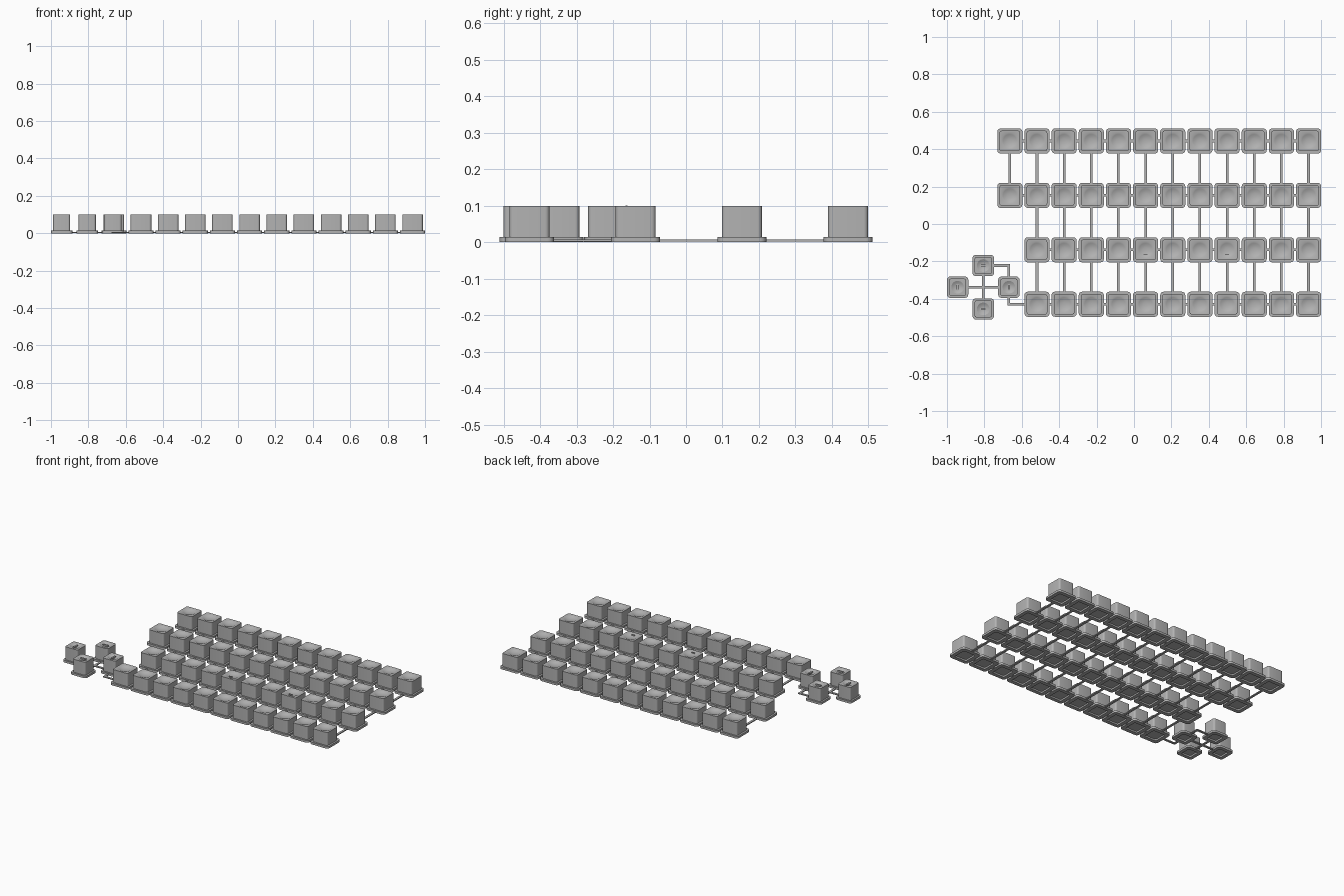
import bpy, bmesh
from math import pi, sin, cos, sqrt
from mathutils import Vector

cube = bpy.data.objects.get("Cube")
if cube:
    bpy.data.objects.remove(cube)

gray = bpy.data.materials.new("plain gray")
gray.use_nodes = True
COLOR = (0.45, 0.45, 0.45, 1)
gray.diffuse_color = COLOR
gray.node_tree.nodes["Principled BSDF"].inputs["Base Color"].default_value = COLOR

STEPS = 6  # points per rounded corner


def square_loop(half, radius, z):
    pts = []
    for c in range(4):
        mid = c * pi / 2 + pi / 4
        cx = (half - radius) * sqrt(2) * cos(mid)
        cy = (half - radius) * sqrt(2) * sin(mid)
        for i in range(STEPS):
            a = c * pi / 2 + i * pi / 2 / (STEPS - 1)
            pts.append((cx + radius * cos(a), cy + radius * sin(a), z))
    return pts


def circle_loop(radius, z):
    n = 4 * STEPS
    return [(radius * cos((i + 0.5) * 2 * pi / n),
             radius * sin((i + 0.5) * 2 * pi / n), z) for i in range(n)]


def add_box(bm, center, size):
    verts = bmesh.ops.create_cube(bm, size=1)["verts"]
    for v in verts:
        v.co = Vector(center) + Vector([a * b for a, b in zip(v.co, size)])


def key_mesh(name, flange, body, dish, depth, bar=None):
    """Key lofted from the underside recess, over the flange, up to the dished top."""
    loops = [square_loop(body - 0.012, 0.008, 0.010),
             square_loop(body - 0.012, 0.008, 0.0),
             square_loop(flange, 0.018, 0.0),
             square_loop(flange, 0.018, 0.014),
             square_loop(body, 0.012, 0.014),
             square_loop(body, 0.012, 0.099)]
    for t in (1, 0.8, 0.55, 0.28):
        loops.append(circle_loop(dish * t, 0.099 - depth * (1 - t * t)))
    bm = bmesh.new()
    rings = [[bm.verts.new(p) for p in loop] for loop in loops]
    n = 4 * STEPS
    for low, high in zip(rings, rings[1:]):
        for i in range(n):
            j = (i + 1) % n
            bm.faces.new((low[i], low[j], high[j], high[i]))
    bm.faces.new(rings[0][::-1])
    bm.faces.new(rings[-1])
    if bar:
        add_box(bm, *bar)
    bmesh.ops.recalc_face_normals(bm, faces=bm.faces)
    mesh = bpy.data.meshes.new(name)
    bm.to_mesh(mesh)
    bm.free()
    mesh.materials.append(gray)
    return mesh


def place(name, mesh, x, y):
    ob = bpy.data.objects.new(name, mesh)
    ob.location = (x, y, 0)
    bpy.context.collection.objects.link(ob)
    return ob


# Key designs
plain = key_mesh("key", 0.067, 0.055, 0.044, 0.011)
homing = key_mesh("homing_key", 0.067, 0.055, 0.044, 0.011,
                  ((0, -0.025, 0.097), (0.02, 0.005, 0.007)))
arrow_wide = key_mesh("arrow_key_wide", 0.057, 0.046, 0.034, 0.010,
                      ((0, 0, 0.093), (0.036, 0.010, 0.012)))
arrow_tall = key_mesh("arrow_key_tall", 0.057, 0.046, 0.034, 0.010,
                      ((0, 0, 0.093), (0.010, 0.036, 0.012)))

# Main key grid
xs = [-0.664 + 0.1452 * i for i in range(12)]
ys = [0.444, 0.153, -0.138, -0.429]
keys = []
for r, y in enumerate(ys):
    for c, x in enumerate(xs):
        if r > 1 and c == 0:
            continue
        design = homing if r == 2 and c in (5, 8) else plain
        keys.append(place(f"key_{r + 1}_{c + 1}", design, x, y))

# Arrow cluster
AX, AY, LEFT, RIGHT = -0.806, -0.338, -0.943, -0.669
TOP, BOTTOM = AY + 0.116, AY - 0.116
keys += [place("arrow_key_up", arrow_wide, AX, TOP),
         place("arrow_key_down", arrow_wide, AX, BOTTOM),
         place("arrow_key_left", arrow_tall, LEFT, AY),
         place("arrow_key_right", arrow_tall, RIGHT, AY)]

# Smooth shading on the rounded corners and dishes
bpy.ops.object.select_all(action="DESELECT")
for ob in keys:
    if ob.data.users and not ob.data.get("smoothed"):
        ob.data["smoothed"] = True
        ob.select_set(True)
        bpy.context.view_layer.objects.active = ob
bpy.ops.object.shade_smooth_by_angle(angle=pi / 7)

# Thin runners joining the keys
bm = bmesh.new()
W, H = 0.014, 0.006


def runner(x0, y0, x1, y1):
    add_box(bm, ((x0 + x1) / 2, (y0 + y1) / 2, H / 2 + 0.001),
            (abs(x1 - x0) + W, abs(y1 - y0) + W, H))


GAP = 0.055
for r, y in enumerate(ys):
    first = 0 if r < 2 else 1
    for a, b in zip(xs[first:], xs[first + 1:]):
        runner(a + GAP, y, b - GAP, y)
for r in range(3):
    for x in xs[0 if r == 0 else 1:]:
        runner(x, ys[r] - GAP, x, ys[r + 1] + GAP)
A = 0.046
runner(AX, TOP - A, AX, BOTTOM + A)
runner(LEFT + A, AY, RIGHT - A, AY)
runner(AX + A, TOP, RIGHT, TOP)
runner(RIGHT, TOP, RIGHT, AY + A)
runner(RIGHT, AY - A, RIGHT, ys[3])
runner(RIGHT, ys[3], xs[1] - GAP, ys[3])
mesh = bpy.data.meshes.new("runners")
bm.to_mesh(mesh)
bm.free()
mesh.materials.append(gray)
place("runners", mesh, 0, 0)
